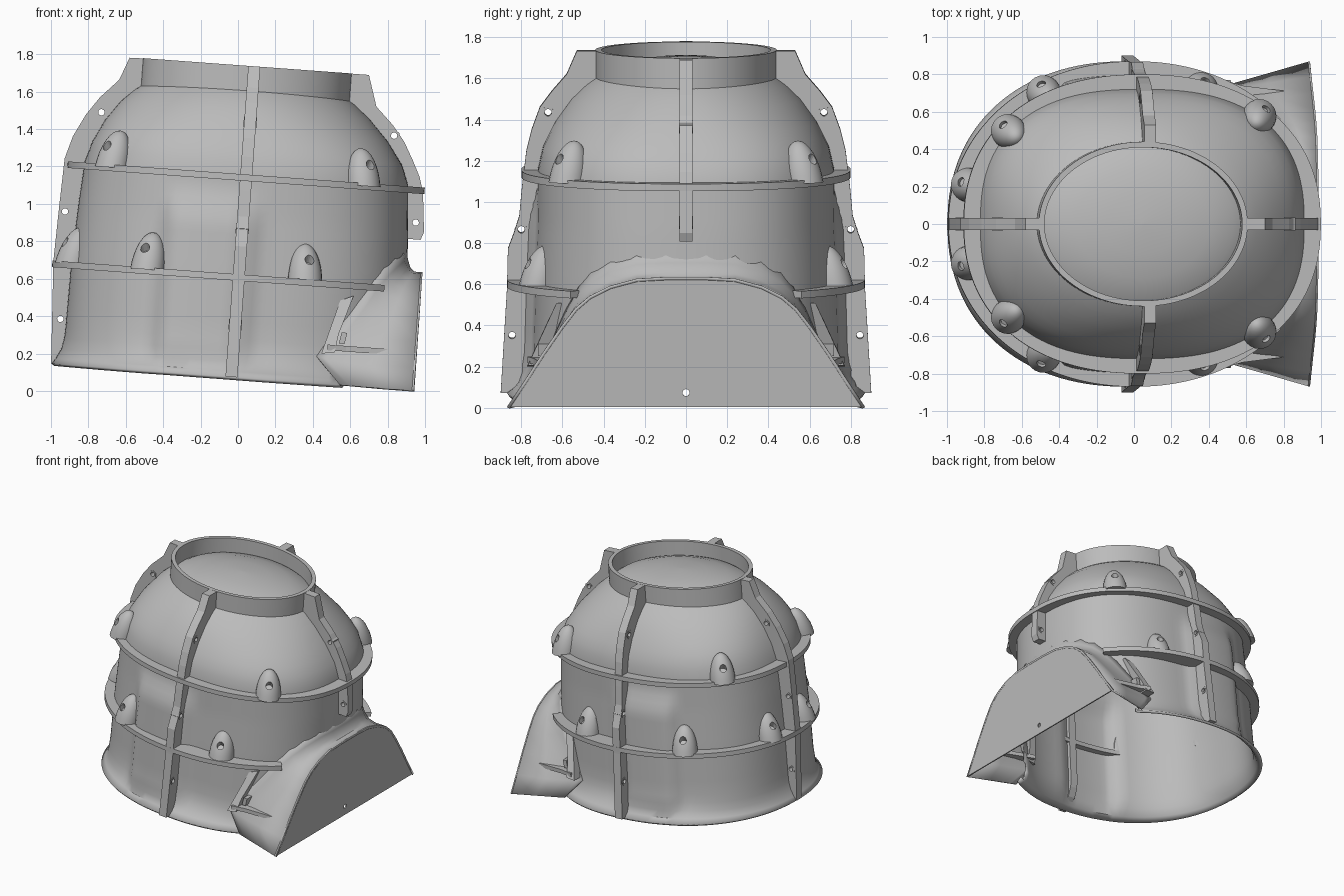
import bpy, bmesh, math
from mathutils import Matrix, Vector

cube = bpy.data.objects.get("Cube")
if cube:
    bpy.data.objects.remove(cube, do_unlink=True)

TILT = Matrix.Translation((-0.035, 0, 0.075)) @ Matrix.Rotation(math.radians(4.2), 4, 'Y')
grey = bpy.data.materials.new("cast_grey")
grey.use_nodes = True
grey.diffuse_color = (0.5, 0.5, 0.5, 1)
grey.node_tree.nodes["Principled BSDF"].inputs["Base Color"].default_value = (0.5, 0.5, 0.5, 1)


def finish(name, bm, smooth=True, thickness=0, holes=False):
    """Turn a bmesh into a tilted, shaded object."""
    bmesh.ops.recalc_face_normals(bm, faces=bm.faces)
    mesh = bpy.data.meshes.new(name)
    bm.to_mesh(mesh)
    bm.free()
    mesh.materials.append(grey)
    ob = bpy.data.objects.new(name, mesh)
    bpy.context.collection.objects.link(ob)
    ob.matrix_world = TILT
    if smooth:
        bpy.ops.object.select_all(action='DESELECT')
        ob.select_set(True)
        bpy.context.view_layer.objects.active = ob
        bpy.ops.object.shade_smooth_by_angle(angle=math.radians(35))
    if thickness:
        mod = ob.modifiers.new("wall", 'SOLIDIFY')
        mod.thickness, mod.offset = thickness, -1
    if holes:
        mod = ob.modifiers.new("holes", 'BOOLEAN')
        mod.operation, mod.solver, mod.object = 'DIFFERENCE', 'EXACT', drill
    return ob


def loft(bm, rings, closed=True):
    rows = [[bm.verts.new(p) for p in ring] for ring in rings]
    for lo, hi in zip(rows, rows[1:]):
        n = len(lo)
        for i in range(n if closed else n - 1):
            j = (i + 1) % n
            bm.faces.new((lo[i], lo[j], hi[j], hi[i]))
    return rows


def prism(bm, points, offset):
    """Extrude a polygon along the offset vector."""
    base = [bm.verts.new(p) for p in points]
    out = bmesh.ops.extrude_face_region(bm, geom=[bm.faces.new(base)])
    verts = [g for g in out["geom"] if isinstance(g, bmesh.types.BMVert)]
    bmesh.ops.translate(bm, verts=verts, vec=offset)
    if not any(f for f in bm.faces if set(f.verts) == set(base)):
        bm.faces.new(base)


def rod(bm, centre, axis, radius, depth, sides):
    turn = Vector((0, 0, 1)).rotation_difference(Vector(axis)).to_matrix().to_4x4()
    bmesh.ops.create_cone(bm, cap_ends=True, segments=sides, radius1=radius, radius2=radius,
                          depth=depth, matrix=Matrix.Translation(centre) @ turn)


# Body profile: height, half length, half width
PROFILE = [(0, .965, .87), (.03, .945, .825), (.08, .92, .78), (.14, .908, .755), (.2, .905, .745),
           (.55, .9, .735), (.85, .885, .722), (1.09, .868, .72), (1.2, .83, .695), (1.32, .757, .635),
           (1.43, .665, .557), (1.5, .585, .485), (1.56, .49, .4), (1.6, .36, .29), (1.625, .2, .16), (1.635, .01, .01)]


def size_at(w):
    for (w0, a0, b0), (w1, a1, b1) in zip(PROFILE, PROFILE[1:]):
        if w <= w1:
            k = (w - w0) / (w1 - w0)
            return a0 + (a1 - a0) * k, b0 + (b1 - b0) * k
    return PROFILE[-1][1:]


def step(lo, hi, x):
    k = min(1, max(0, (x - lo) / (hi - lo)))
    return k * k * (3 - 2 * k)


def shift_at(w):
    """The dome drifts towards the right as it rises."""
    return -.037 * step(1.09, 1.55, w)


def oval(t, a, b, n):
    c, s = math.cos(t), math.sin(t)
    return (math.copysign(a * abs(c) ** (2 / n), c), math.copysign(b * abs(s) ** (2 / n), s))


def side_at(u, a, b, n=2.5):
    return b * max(0, 1 - abs(u / a) ** n) ** (1 / n)


def angles(count):
    return [2 * math.pi * i / count for i in range(count)]


# Duct arch: half width and height
ARCH = [(.87, 0), (.79, .12), (.7, .26), (.61, .39), (.54, .48), (.47, .54), (.37, .59), (.24, .625), (.1, .633)]


def arch_width(w):
    for (y0, w0), (y1, w1) in zip(ARCH, ARCH[1:]):
        if w <= w1:
            return y0 + (y1 - y0) * (w - w0) / (w1 - w0)
    return 0


# Hollow body shell with a swollen panel on each flank
levels = sorted({p[0] for p in PROFILE} | {.3, .4, .48, .62, .7, .76, .8, .9, .95, 1.0, 1.04, 1.15, 1.26, 1.38, 1.47, 1.53})
rings = []
for w in levels:
    a, b = size_at(w)
    ring = []
    for t in angles(128):
        u, v = oval(t, a, b, 2.5 - .5 * step(1.2, 1.55, w) - .3 * (1 - step(0, .15, w)))
        swell = .06 * step(-.46, -.36, u) * (1 - step(.02, .1, u)) * (1 - step(.8, 1.02, w)) * step(0, .15, w)
        ring.append((u + shift_at(w), v + math.copysign(swell, v) * (abs(v) > .3), w))
    rings.append(ring)
bm = bmesh.new()
rows = loft(bm, rings)
bm.faces.new(rows[-1])
mouth = []
for f in bm.faces:
    c = f.calc_center_median()
    if c.x > .3 and abs(c.y) < .82 * arch_width(c.z):
        mouth.append(f)
bmesh.ops.delete(bm, geom=mouth, context='FACES')
finish("body_shell", bm, thickness=.02)

# Drill used for bolt holes and boss sockets
X_BOLTS = [(-.797, 1.36), (-.952, .817), (-.935, .242), (.773, 1.35), (.922, .895)]
Y_BOLTS = [(.67, 1.365), (.8, .795), (.845, .28)]
BOLTS = [((u, 0, w), (0, 1, 0)) for u, w in X_BOLTS]
BOLTS += [((0, s * v, w), (1, 0, 0)) for v, w in Y_BOLTS for s in (-1, 1)]
bosses = []
for u, w, push, depth in [(-.715, 1.07, .005, .1), (.625, 1.07, .005, .1), (-.475, .54, .035, .05),
                          (.35, .54, .015, .03), (-.885, .54, .01, .025)]:
    a, b = size_at(w)
    for s in (-1, 1):
        v = s * side_at(u, a, b)
        out = Vector((u / a ** 2, v / b ** 2, 0)).normalized()
        bosses.append((Vector((u, v, w)) + out * push, out, depth))
UP = Vector((0, 0, 1))
bm = bmesh.new()
for centre, axis in BOLTS:
    rod(bm, centre, axis, .017, .3, 16)
for base, out, depth in bosses:
    rod(bm, base + out * .075 + UP * .15, (out * .7 + UP).normalized(), .025, .16, 16)
rod(bm, (.97, 0, .07), (1, 0, 0), .017, .2, 16)
drill = finish("hole_cutter", bm, smooth=False)
drill.hide_render = True
drill.hide_viewport = True

# Flared side duct with a closed end
arch = [(y, w) for y, w in ARCH] + [(-y, w) for y, w in reversed(ARCH)]
rings = []
for blend, lift in [(0, 1.2), (.12, 1.1), (.3, 1.03), (.55, 1), (1, 1)]:
    ring = []
    for y, w in arch:
        inner = y * (.87 + .2 * w)
        a, b = size_at(w)
        u0 = side_at(inner, b, a) - .01
        ring.append((u0 + (.978 - u0) * blend, inner + (y - inner) * blend, w * lift))
    rings.append(ring)
bm = bmesh.new()
loft(bm, rings, closed=False)
finish("side_duct", bm, thickness=.015)
bm = bmesh.new()
prism(bm, [(.968, y, w) for y, w in arch], (.01, 0, 0))
finish("duct_end_plate", bm, smooth=False, holes=True)

# Brackets on both flanks of the duct
bm = bmesh.new()
for s in (-1, 1):
    blade = [(.47, .16), (.55, .45), (.62, .48), (.555, .27), (.54, .17)]
    prism(bm, [(u, s * (.845 - .45 * w), w) for u, w in blade], (0, -s * .13, 0))
    wedge = [(.5, .77), (.6, .74), (.84, .71), (.84, .69), (.5, .6)]
    prism(bm, [(u, s * v, .18) for u, v in wedge], (0, 0, .03))
    prism(bm, [(.56, s * .66, .22), (.59, s * .66, .22), (.6, s * .66, .28), (.57, s * .66, .28)], (0, s * .06, 0))
finish("duct_brackets", bm, smooth=False)


# Horizontal stiffening rings
def band(name, w, a, b, n, thick, limit):
    ia, ib = size_at(w)
    ts = [t - math.pi for t in angles(192)]
    keep = sorted(t % (2 * math.pi) for t in ts if oval(t, a, b, n)[0] < limit)
    closed = len(keep) == len(ts)
    outer = [oval(t, a, b, n) for t in keep]
    inner = [oval(t, ia - .01, ib - .01, 2.5) for t in keep]
    loop = [(inner, w), (outer, w), (outer, w + thick), (inner, w + thick), (inner, w)]
    bm = bmesh.new()
    rows = loft(bm, [[(u, v, h) for u, v in pts] for pts, h in loop], closed)
    if not closed:
        bm.faces.new([r[0] for r in rows[:4]])
        bm.faces.new([r[-1] for r in rows[:4]])
    bmesh.ops.remove_doubles(bm, verts=bm.verts, dist=1e-5)
    finish(name, bm)


band("upper_ring", 1.05, .957, .8, 2.25, .035, 9)
band("lower_ring", .515, 1.0, .87, 2.08, .035, .8)

# Vertical ribs: outer edge from top to bottom
FRONT_RIB = [(.53, 1.665), (.58, 1.55), (.65, 1.47), (.71, 1.39), (.75, 1.28), (.775, 1.18), (.797, 1.0), (.81, .86),
             (.835, .78), (.865, .7), (.87, .5), (.9, 0)]
LEFT_RIB = [(.615, 1.664), (.667, 1.498), (.764, 1.404), (.83, 1.32), (.88, 1.23), (.925, 1.14), (.949, 1.06),
            (.97, .848), (.955, .805)]
RIGHT_RIB = [(.668, 1.662), (.715, 1.54), (.81, 1.44), (.88, 1.34), (.94, 1.22), (.975, 1.1), (.985, .855),
             (.995, .55), (.967, 0)]


def rib(name, edge, axis, sign):
    low = edge[-1][1]
    hs = [low + (1.664 - low) * i / 24 for i in range(25)]
    inner = [(max(size_at(h)[axis], (.55, .432)[axis]) - .012 + (1 - axis) * sign * shift_at(h), h) for h in hs]
    pts = [(sign * r, h) for r, h in list(edge) + inner]
    bm = bmesh.new()
    if axis == 0:
        prism(bm, [(r, -.032, h) for r, h in pts], (0, .064, 0))
    else:
        prism(bm, [(-.032, r, h) for r, h in pts], (.064, 0, 0))
    finish(name, bm, smooth=False, holes=True)


rib("front_rib", FRONT_RIB, 1, -1)
rib("back_rib", FRONT_RIB, 1, 1)
rib("left_rib", LEFT_RIB, 0, 1)
rib("right_rib", RIGHT_RIB, 0, -1)

# Oval neck collar
bm = bmesh.new()
walls = [(.53, .41, 1.49), (.56, .44, 1.49), (.56, .44, 1.665), (.53, .41, 1.665), (.53, .41, 1.49)]
loft(bm, [[(u - .037, v, w) for u, v in (oval(t, a, b, 2) for t in angles(96))] for a, b, w in walls])
bmesh.ops.remove_doubles(bm, verts=bm.verts, dist=1e-5)
finish("neck_collar", bm)

# Rounded bosses standing on the rings, flattened where they meet the body
for i, (base, out, depth) in enumerate(bosses):
    bm = bmesh.new()
    bmesh.ops.create_uvsphere(bm, u_segments=24, v_segments=16, radius=1)
    bmesh.ops.delete(bm, geom=[v for v in bm.verts if v.co.z < -.01], context='VERTS')
    bmesh.ops.holes_fill(bm, edges=[e for e in bm.edges if e.is_boundary])
    for v in bm.verts:
        arm = Vector((v.co.x * .092, v.co.y * .092, v.co.z * .2)) - out * v.co.z * .04
        v.co = base + arm + out * max(0, -depth - arm.dot(out))
    finish(f"boss_{i + 1}", bm, holes=True)

# Hex nuts around the bolt holes
bm = bmesh.new()
for centre, axis in BOLTS:
    rod(bm, centre, axis, .032, .07, 6)
finish("hex_nuts", bm, smooth=False, holes=True)
